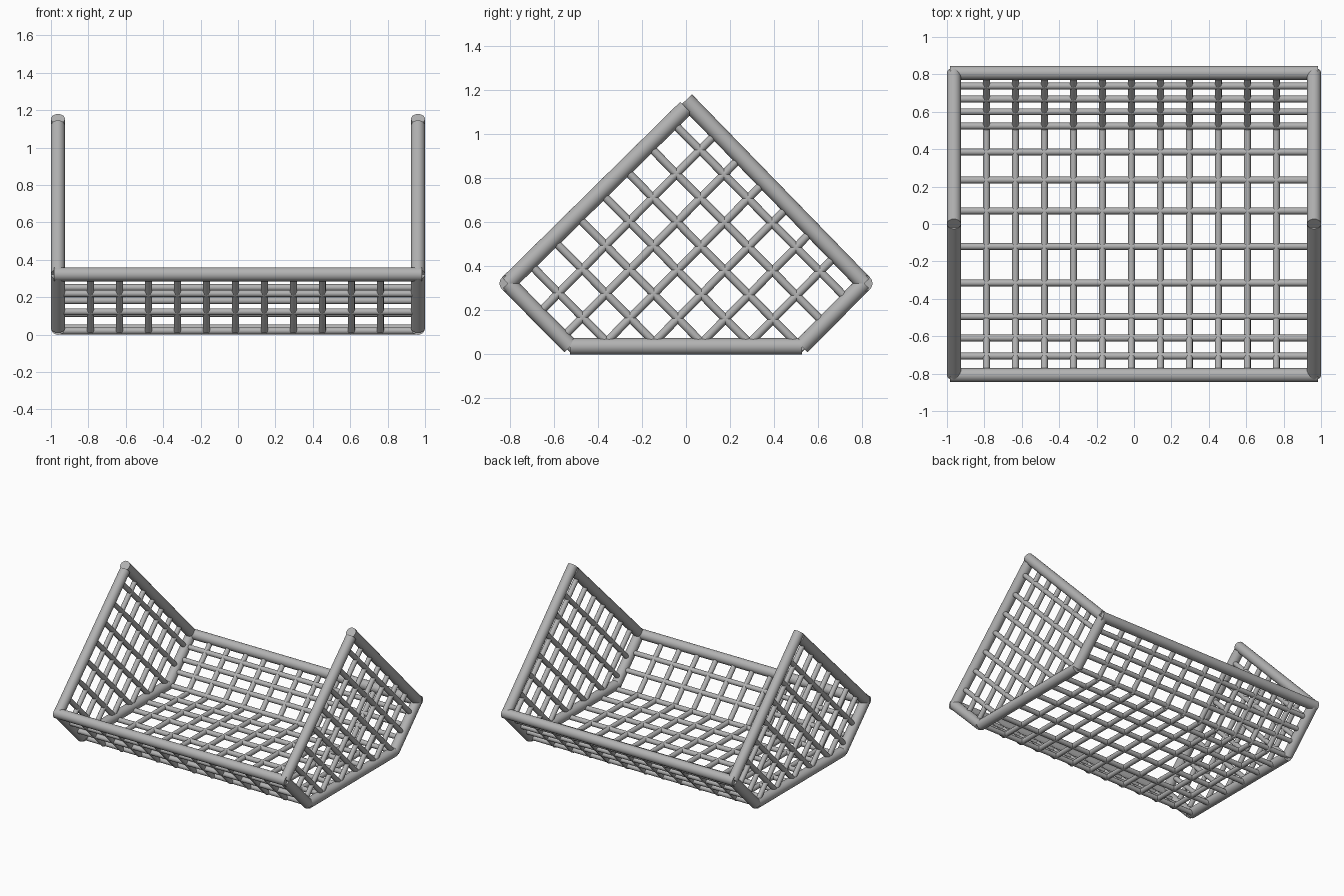
import bpy, bmesh
from mathutils import Vector

if "Cube" in bpy.data.objects:
    bpy.data.objects.remove(bpy.data.objects["Cube"])

mat = bpy.data.materials.new("steel grey")
mat.diffuse_color = (0.45, 0.45, 0.45, 1)
mat.use_nodes = True
mat.node_tree.nodes["Principled BSDF"].inputs["Base Color"].default_value = mat.diffuse_color

R, r = 0.0375, 0.0185      # frame tube and mesh rod radii
SX = 0.9625                # x of the side panels


def rods(name, segments, radius, sides):
    """One object made of capped cylinders between point pairs."""
    bm = bmesh.new()
    for a, b in segments:
        a, b = Vector(a), Vector(b)
        d = b - a
        m = d.to_track_quat('Z', 'Y').to_matrix().to_4x4()
        m.translation = (a + b) / 2
        bmesh.ops.create_cone(bm, cap_ends=True, segments=sides, radius1=radius,
                              radius2=radius, depth=d.length, matrix=m)
    me = bpy.data.meshes.new(name)
    bm.to_mesh(me)
    bm.free()
    ob = bpy.data.objects.new(name, me)
    bpy.context.collection.objects.link(ob)
    me.materials.append(mat)
    bpy.context.view_layer.objects.active = ob
    ob.select_set(True)
    bpy.ops.object.shade_smooth_by_angle(angle=0.7)
    ob.select_set(False)
    return ob


# Side panel outline in (y, z)
peak = Vector((0.0, 1.14))
front, back = Vector((-0.808, 0.322)), Vector((0.808, 0.322))
low_f, low_b = Vector((-0.525, 0.036)), Vector((0.525, 0.036))
outline = [peak, front, low_f, low_b, back]


def clip(p, d):
    """Stretch of the line p + t*d that lies inside the outline."""
    ts = []
    for i, a in enumerate(outline):
        e = outline[(i + 1) % 5] - a
        den = d.x * e.y - d.y * e.x
        if abs(den) < 1e-4:
            continue
        w = a - p
        t = (w.x * e.y - w.y * e.x) / den
        s = (w.x * d.y - w.y * d.x) / den
        if -1e-6 <= s <= 1 + 1e-6:
            ts.append(t)
    return p + d * min(ts), p + d * max(ts)


# Diagonal lattice parallel to the two upper edges
u, v = (front - peak).normalized(), (back - peak).normalized()
lattice = [clip(peak + u * (0.105 + 0.152 * k), v) for k in range(7)]
lattice += [clip(peak + v * (0.195 + 0.155 * k), u) for k in range(6)]

for side, x in (("left", -SX), ("right", SX)):
    at = lambda p: (x, p.x, p.y)
    rods(side + "_side_frame",
         [(at(front), (x, 0.0, 1.118)), (at(back), (x, 0.0, 1.153)),
          (at(front), at(low_f)), (at(back), at(low_b)), (at(low_f), at(low_b))], R, 20)
    rods(side + "_side_lattice", [(at(a), at(b)) for a, b in lattice], r, 12)

# Long rails joining the sides
for name, p in (("front_rail", front), ("back_rail", back)):
    rods(name, [((-0.985, p.x, p.y), (0.985, p.x, p.y))], R, 20)

# Cross rods running along x on the floor and the sloped walls
cross = [(y, 0.02) for y in (0.385, 0.235, 0.07, -0.12, -0.315, -0.495)]
cross += [(y, 0.322 - (0.808 - abs(y)) * 1.01)
          for y in (0.738, 0.668, 0.6, 0.524, -0.61, -0.706)]
rods("cross_rods", [((-SX, y, z), (SX, y, z)) for y, z in cross], r, 12)

# Bent rods running front to back
xs = [-0.789 + 0.155 * i for i in range(11)]
path = [(front.x, front.y), (-0.51, 0.02), (0.51, 0.02), (back.x, back.y)]
rods("bent_rods", [((x, *path[i]), (x, *path[i + 1])) for x in xs for i in range(3)], r, 12)
